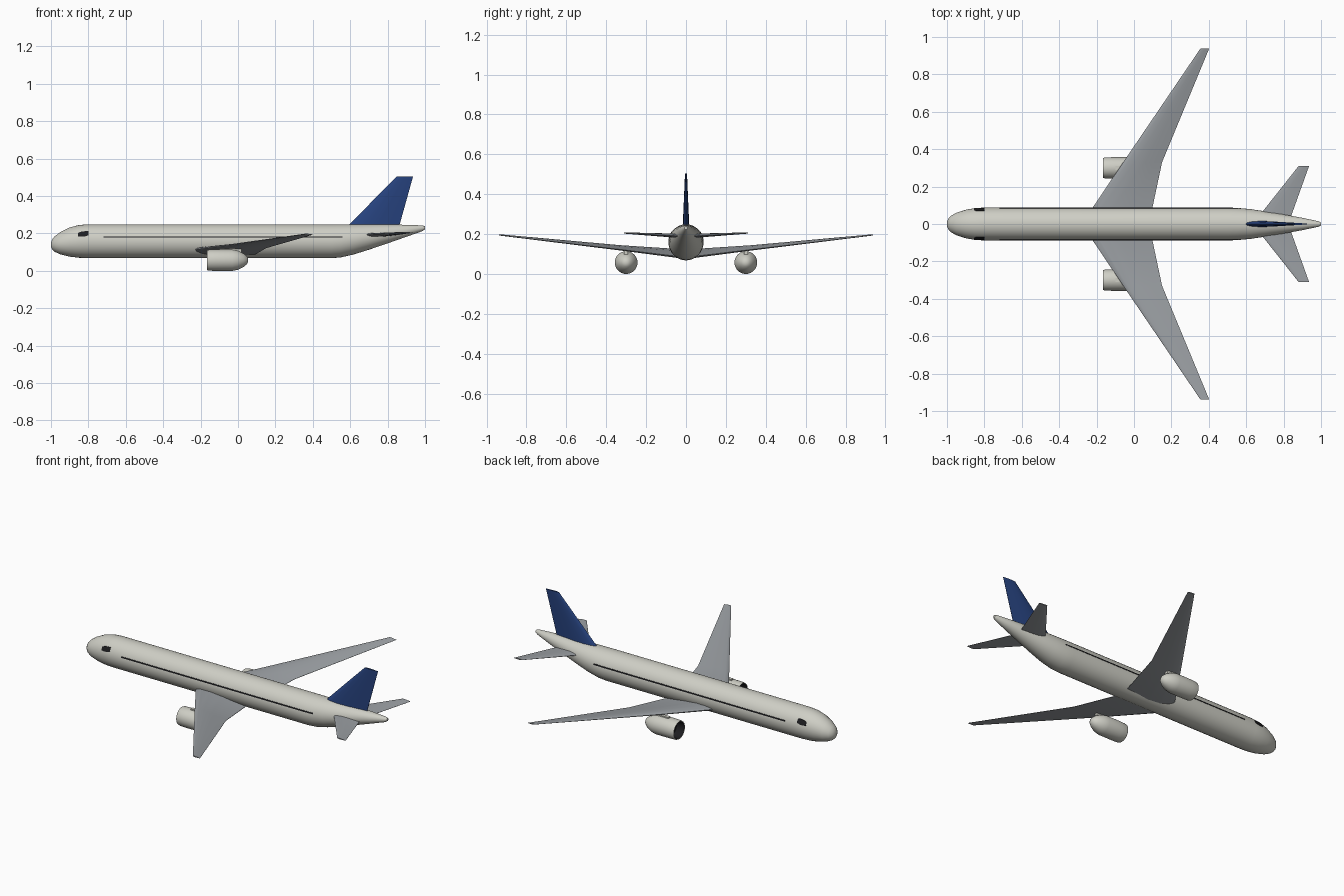
import bpy, bmesh, math

if "Cube" in bpy.data.objects:
    bpy.data.objects.remove(bpy.data.objects["Cube"])


def material(name, rgb):
    m = bpy.data.materials.new(name)
    m.diffuse_color = (*rgb, 1)
    m.use_nodes = True
    m.node_tree.nodes["Principled BSDF"].inputs["Base Color"].default_value = m.diffuse_color
    return m


WHITE = material("warm_white", (0.62, 0.62, 0.56))
GREY = material("wing_grey", (0.33, 0.35, 0.37))
BLUE = material("tail_blue", (0.02, 0.055, 0.21))
DARK = material("dark_glass", (0.012, 0.012, 0.014))


def loft(name, rings, mats, angle=35, dark_rule=None):
    """Skin a list of equal-length closed rings and cap both ends."""
    bm = bmesh.new()
    vs = [[bm.verts.new(p) for p in r] for r in rings]
    n = len(rings[0])
    for k, (a, b) in enumerate(zip(vs, vs[1:])):
        for i in range(n):
            j = (i + 1) % n
            f = bm.faces.new((a[i], a[j], b[j], b[i]))
            f.material_index = int(bool(dark_rule and dark_rule(k)))
    first = bm.faces.new(vs[0][::-1])
    first.material_index = int(bool(dark_rule and dark_rule(0)))
    bm.faces.new(vs[-1])
    bmesh.ops.recalc_face_normals(bm, faces=bm.faces)
    me = bpy.data.meshes.new(name)
    bm.to_mesh(me)
    bm.free()
    ob = bpy.data.objects.new(name, me)
    bpy.context.collection.objects.link(ob)
    for m in mats:
        me.materials.append(m)
    bpy.ops.object.select_all(action='DESELECT')
    ob.select_set(True)
    bpy.context.view_layer.objects.active = ob
    bpy.ops.object.shade_smooth_by_angle(angle=math.radians(angle))
    return ob


def ellipse(x, y, z, ry, rz, n=32):
    return [(x, y + ry * math.cos(2 * math.pi * i / n),
             z + rz * math.sin(2 * math.pi * i / n)) for i in range(n)]


# Fuselage stations: x, top z, bottom z, half width
BODY = [(-1.0, .150, .128, .011), (-.993, .169, .114, .028), (-.98, .185, .102, .043),
        (-.95, .207, .088, .060), (-.9, .232, .076, .076), (-.85, .245, .070, .085),
        (-.8, .249, .068, .088), (.5, .249, .068, .088), (.55, .249, .072, .086),
        (.62, .249, .088, .080), (.7, .249, .113, .068), (.8, .248, .147, .051),
        (.9, .246, .182, .033), (.985, .243, .212, .015), (1.0, .238, .222, .008)]
loft("fuselage", [ellipse(x, 0, (t + b) / 2, w, (t - b) / 2) for x, t, b, w in BODY], [WHITE])


def body_side(x, z):
    """Half width of the fuselage at a given length and height."""
    for p, q in zip(BODY, BODY[1:]):
        if p[0] <= x <= q[0]:
            f = (x - p[0]) / (q[0] - p[0])
            t, b, w = (p[i] + f * (q[i] - p[i]) for i in (1, 2, 3))
            return w * math.sqrt(max(0, 1 - ((z - (t + b) / 2) / ((t - b) / 2)) ** 2))


def side_plate(name, side, columns):
    """Thin plate hugging the fuselage; columns are x, low z, high z."""
    rings = []
    for x, lo, hi in columns:
        zs = [lo, (lo + hi) / 2, hi]
        rings.append([(x, side * (body_side(x, z) + .0018), z) for z in zs] +
                     [(x, side * (body_side(x, z) - .003), z) for z in zs[::-1]])
    loft(name, rings, [DARK])


# Cabin window bands and cockpit windows
for side, label in ((-1, "right"), (1, "left")):
    side_plate(f"cabin_windows_{label}", side,
               [(x, .177, .184) for x in (-.72, -.3, .1, .5, .56)])
    side_plate(f"cockpit_window_{label}", side,
               [(-.856, .185, .203), (-.84, .183, .209), (-.82, .184, .212), (-.80, .190, .212)])

# Aerofoil: chord fraction, thickness fraction (upper then lower side)
HALF = [(.03, .2), (.12, .38), (.3, .5), (.55, .42), (.8, .2)]
FOIL = [(0, 0)] + HALF + [(1, .03), (1, -.03)] + [(c, -t) for c, t in HALF[::-1]]


def wing_section(y, le, te, zle, zte, thick):
    return [(le + c * (te - le), y, zle + c * (zte - zle) + t * thick) for c, t in FOIL]


def full_span(name, half):
    """Lofts tip to tip through the fuselage."""
    secs = [(-s[0], *s[1:]) for s in half[:0:-1]] + half
    loft(name, [wing_section(*s) for s in secs], [GREY])


# Main wing and tailplane: y, leading x, trailing x, leading z, trailing z, thickness
full_span("main_wing", [(0, -.28, .08, .108, .082, .045),
                        (.33, -.058, .15, .136, .122, .025),
                        (.938, .355, .402, .197, .194, .006)])
full_span("tailplane", [(0, .635, .825, .19, .188, .024),
                        (.31, .88, .936, .206, .204, .006)])

# Tail fin: z, leading x, trailing x, thickness
loft("tail_fin", [[(le + c * (te - le), t * th, z) for c, t in FOIL]
                  for z, le, te, th in ((.225, .573, .858, .034), (.505, .848, .936, .010))], [BLUE])

# Engines: x, radius, from the recessed intake face round the lip to the tail cone
NACELLE = [(-.115, .044), (-.155, .047), (-.164, .050), (-.166, .053), (-.155, .056),
           (-.12, .057), (-.03, .057), (.0, .051), (.03, .036), (.048, .021), (.054, .008)]
for side, label in ((-1, "right"), (1, "left")):
    y = side * .30
    loft(f"engine_{label}", [ellipse(x, y, .057, r, r) for x, r in NACELLE],
         [WHITE, DARK], dark_rule=lambda k: k < 2)
    # Pylon joining engine to wing
    loft(f"pylon_{label}", [[(-.10, y - .010, z), (.02, y - .010, z),
                             (.02, y + .010, z), (-.10, y + .010, z)]
                            for z in (.09, .120)], [WHITE])
